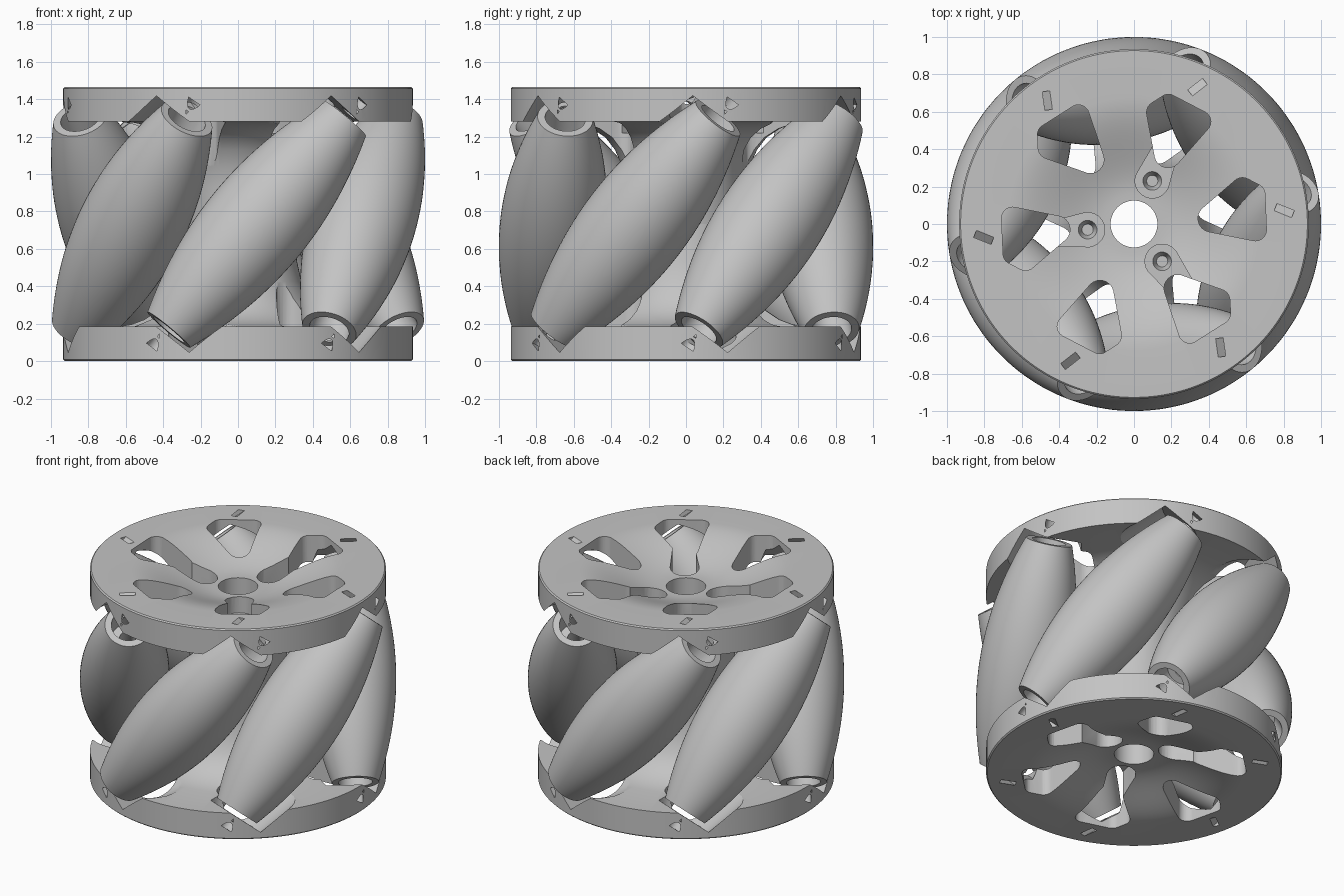
import bpy
import bmesh
from math import sin, cos, tau, radians, sqrt
from mathutils import Matrix, Vector

if "Cube" in bpy.data.objects:
    bpy.data.objects.remove(bpy.data.objects["Cube"])

HEIGHT = 1.465
MID = HEIGHT / 2
THICK = 0.185          # plate thickness
RIM = 0.935            # plate radius
AXIS_R = 0.718         # roller axis distance from the wheel axis
TILT = radians(40)     # roller tilt from vertical
FIRST = radians(-22)   # azimuth of the first roller
COUNT = 6

grey = bpy.data.materials.new("plain grey")
grey.use_nodes = True
grey.diffuse_color = (0.55, 0.55, 0.55, 1)
grey.node_tree.nodes["Principled BSDF"].inputs["Base Color"].default_value = (0.55, 0.55, 0.55, 1)


def make_object(name, bm):
    bmesh.ops.recalc_face_normals(bm, faces=bm.faces)
    mesh = bpy.data.meshes.new(name)
    bm.to_mesh(mesh)
    bm.free()
    mesh.materials.append(grey)
    obj = bpy.data.objects.new(name, mesh)
    bpy.context.collection.objects.link(obj)
    return obj


def lathe(bm, profile, steps):
    """Spin a closed (radius, z) outline around z."""
    rings = []
    for i in range(steps):
        a = tau * i / steps
        rings.append([bm.verts.new((r * cos(a), r * sin(a), z)) for r, z in profile])
    n = len(profile)
    for i in range(steps):
        a, b = rings[i], rings[(i + 1) % steps]
        for j in range(n):
            k = (j + 1) % n
            bm.faces.new((a[j], b[j], b[k], a[k]))


def hull_prism(bm, circles, z0, z1, matrix):
    """Prism around a set of (x, y, radius) circles."""
    verts = []
    for x, y, r in circles:
        for i in range(24):
            a = tau * i / 24
            for z in (z0, z1):
                verts.append(bm.verts.new(matrix @ Vector((x + r * cos(a), y + r * sin(a), z))))
    out = bmesh.ops.convex_hull(bm, input=verts)
    loose = [g for g in set(out["geom_interior"] + out["geom_unused"]) if isinstance(g, bmesh.types.BMVert)]
    bmesh.ops.delete(bm, geom=loose, context="VERTS")


def roller_frame(i):
    """x points outward, z runs along the roller axis."""
    a = FIRST + tau * i / COUNT
    out = Vector((cos(a), sin(a), 0))
    tangent = Vector((-sin(a), cos(a), 0))
    axis = tangent * sin(TILT) + Vector((0, 0, cos(TILT)))
    m = Matrix((out, axis.cross(out), axis)).transposed().to_4x4()
    m.translation = out * AXIS_R + Vector((0, 0, MID))
    return m


def cone(bm, radius, tip, z0, z1, matrix):
    length = z1 - z0
    bmesh.ops.create_cone(bm, cap_ends=True, segments=40, radius1=radius, radius2=tip, depth=length,
                          matrix=matrix @ Matrix.Translation((0, 0, z0 + length / 2)))


def smooth(obj):
    bpy.ops.object.select_all(action="DESELECT")
    obj.select_set(True)
    bpy.context.view_layer.objects.active = obj
    bpy.ops.object.shade_smooth_by_angle(angle=radians(32))


def carve(obj, bm):
    """Cut the shapes in bm out of obj."""
    cutter = make_object("cutter", bm)
    cutter.hide_render = True
    mod = obj.modifiers.new("cut", "BOOLEAN")
    mod.operation = "DIFFERENCE"
    mod.solver = "EXACT"
    mod.object = cutter
    bpy.context.view_layer.objects.active = obj
    bpy.ops.object.modifier_apply(modifier=mod.name)
    bpy.data.objects.remove(cutter)


# Barrel rollers whose bulge follows a cylinder of radius 1
def barrel_point(s):
    reach = sqrt(AXIS_R ** 2 + (s * sin(TILT)) ** 2)
    lean = s * sin(TILT) ** 2 / reach
    return (1 - reach) * sqrt(1 - lean ** 2), s + (1 - reach) * lean


STEPS = 32
barrel = [barrel_point(-0.685 + 1.37 * i / STEPS) for i in range(STEPS + 1)]
end = barrel[-1][1]
bore = [(0.108, end), (0.1, end - 0.2), (0.05, end - 0.2),
        (0.05, 0.2 - end), (0.1, 0.2 - end), (0.108, -end)]
for i in range(COUNT):
    bm = bmesh.new()
    lathe(bm, barrel + bore, 64)
    roller = make_object(f"roller_{i + 1}", bm)
    roller.matrix_world = roller_frame(i)
    smooth(roller)


# Dished upper plate with its half of the flared hub
def dish(r):
    t = min(max((r - 0.15) / 0.53, 0), 1)
    return 0.133 * (1 - t * t * (3 - 2 * t))


radii = [0.125 + 0.555 * i / 14 for i in range(15)]
upper = [(r, HEIGHT - dish(r)) for r in radii]
edge = [(RIM - 0.008, HEIGHT), (RIM, HEIGHT - 0.008), (RIM, HEIGHT - THICK)]
flare = [(0.64, 1.28), (0.57, 1.268), (0.5, 1.242), (0.43, 1.195), (0.38, 1.13),
         (0.34, 1.04), (0.315, 0.93), (0.3, MID), (0.125, MID)]
bm = bmesh.new()
lathe(bm, upper + edge + flare, 128)
plate = make_object("upper_plate", bm)

# Spoke windows
bm = bmesh.new()
for i in range(COUNT):
    turn = Matrix.Rotation(tau * i / COUNT, 4, "Z")
    hull_prism(bm, [(0.415, 0.03, 0.073), (0.58, 0.188, 0.06), (0.645, 0.16, 0.055),
                    (0.65, -0.032, 0.058)], 0.8, 1.6, turn)
carve(plate, bm)

# Screw pockets beside every second window, then their countersunk holes
pockets, screws = bmesh.new(), bmesh.new()
for i in range(3):
    turn = Matrix.Rotation(radians(67) + tau * i / 3, 4, "Z")
    hull_prism(pockets, [(0.25, 0, 0.092), (0.42, 0, 0.07)], 1.22, 1.6, turn)
    cone(screws, 0.03, 0.058, 1.16, 1.245, turn @ Matrix.Translation((0.25, 0, 0)))
carve(plate, pockets)
carve(plate, screws)

# Tapered roller clearances, axle holes and nut slots along each roller axis
clearances, axles, slots = bmesh.new(), bmesh.new(), bmesh.new()
for i in range(COUNT):
    frame = roller_frame(i)
    cone(clearances, 0.3, 0.2, 0.46, 0.772, frame)
    cone(axles, 0.046, 0.046, 0.7, 0.87, frame)
    bmesh.ops.create_cube(slots, size=1, matrix=frame @ Matrix.Translation((0, -0.12, 0.797))
                          @ Matrix.Diagonal((0.1, 0.3, 0.026, 1)))
for cut in (clearances, axles, slots):
    carve(plate, cut)
smooth(plate)

# Lower plate: the same part turned over about a roller's radial line
lower_plate = plate.copy()
lower_plate.data = plate.data.copy()
lower_plate.name = "lower_plate"
bpy.context.collection.objects.link(lower_plate)
pivot = Matrix.Translation((0, 0, MID))
line = Vector((cos(FIRST), sin(FIRST), 0))
lower_plate.matrix_world = pivot @ Matrix.Rotation(tau / 2, 4, line) @ pivot.inverted()
